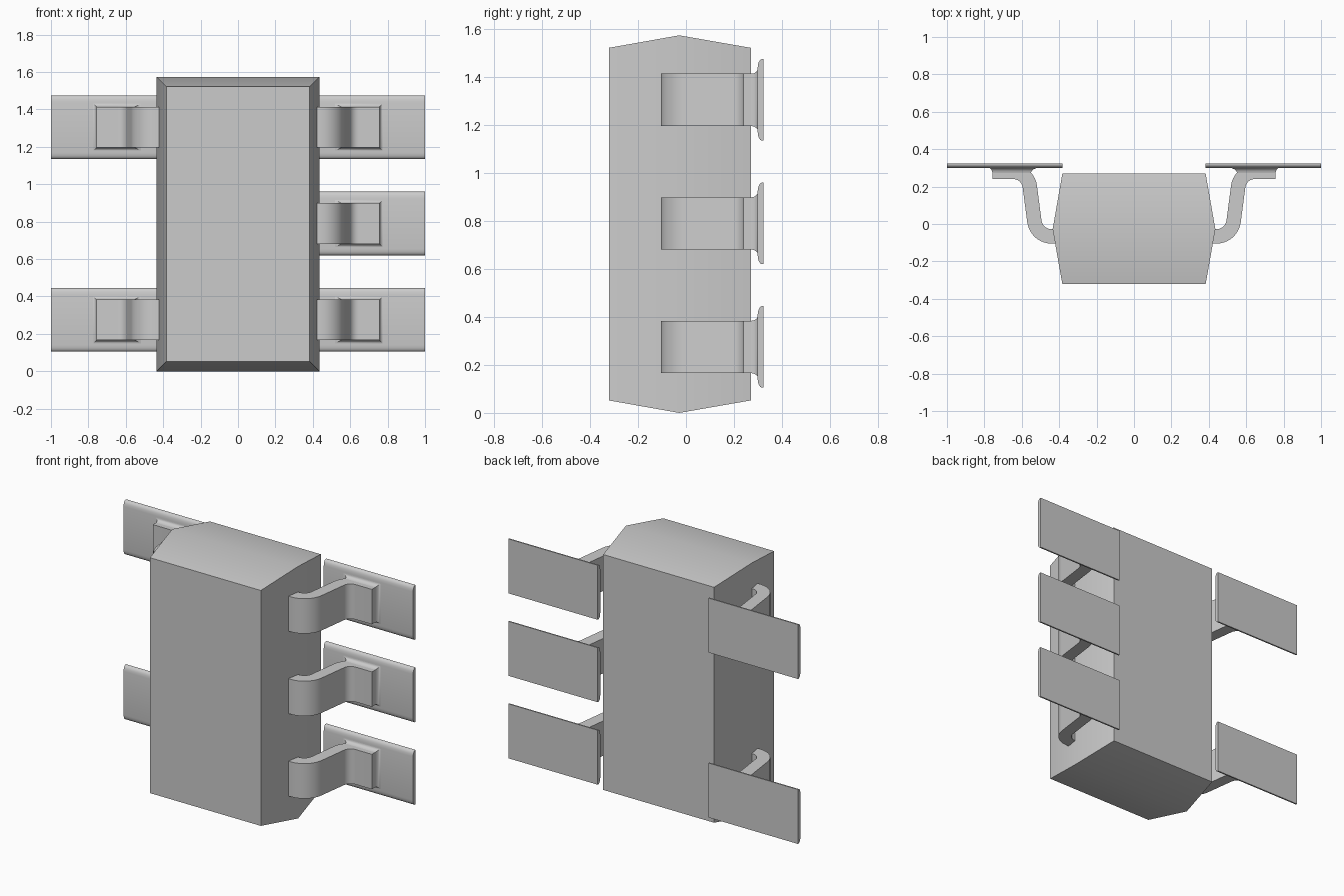
import bpy, bmesh
from math import sin, cos, radians

cube = bpy.data.objects.get("Cube")
if cube:
    bpy.data.objects.remove(cube, do_unlink=True)

grey = bpy.data.materials.new("plain grey")
grey.use_nodes = True
colour = (0.6, 0.6, 0.6, 1)
grey.diffuse_color = colour
grey.node_tree.nodes["Principled BSDF"].inputs["Base Color"].default_value = colour


def loft(name, loops):
    """Join matching closed loops of points into a capped solid."""
    bm = bmesh.new()
    rings = [[bm.verts.new(p) for p in loop] for loop in loops]
    n = len(rings[0])
    for a, b in zip(rings, rings[1:]):
        for i in range(n):
            j = (i + 1) % n
            bm.faces.new((a[i], a[j], b[j], b[i]))
    bm.faces.new(rings[0])
    bm.faces.new(rings[-1])
    bmesh.ops.recalc_face_normals(bm, faces=bm.faces)
    for f in bm.faces:
        f.smooth = True
    for e in bm.edges:
        e.smooth = e.calc_face_angle(0) < radians(30)
    mesh = bpy.data.meshes.new(name)
    bm.to_mesh(mesh)
    bm.free()
    mesh.materials.append(grey)
    obj = bpy.data.objects.new(name, mesh)
    bpy.context.collection.objects.link(obj)
    return obj


def rect(x0, x1, z0, z1, y):
    return [(x0, y, z0), (x1, y, z0), (x1, y, z1), (x0, y, z1)]


def arc(cx, cy, r, a0, a1, n=10):
    angles = [radians(a0 + (a1 - a0) * i / n) for i in range(n + 1)]
    return [(cx + r * cos(a), cy + r * sin(a)) for a in angles]


# Body: block that swells to a ridge around the middle
MID = 0.787
loft("body", [rect(-w, w, MID - h, MID + h, y) for y, w, h in
              ((-0.322, 0.383, 0.735), (-0.028, 0.435, 0.787), (0.27, 0.383, 0.735))])

# Lead outline seen from above: outer edge out, inner edge back
lead_outline = (
    [(0.38, -0.105)] + arc(0.44, 0.027, 0.132, -90, -8)
    + arc(0.645, 0.19, 0.05, 172, 90) + [(0.757, 0.24), (0.757, 0.317)]
    + arc(0.645, 0.19, 0.127, 90, 172)
    + arc(0.44, 0.027, 0.055, -8, -90) + [(0.38, -0.028)])

# Pad cross-section: flat back, rounded front edges
half = [(0.324, 0.17), (0.316, 0.17), (0.309, 0.166), (0.304, 0.159),
        (0.301, 0.15), (0.299, 0.136)]
pad_section = half + [(y, -z) for y, z in reversed(half)]

# Concave solder fillet: spread and depth of each step
fillet_steps = ((0, 0.272), (0.002, 0.283), (0.007, 0.292), (0.014, 0.298), (0.022, 0.301))


def terminal(side, label, z):
    s = 1 if side == "left" else -1
    loft(f"{side}_lead_{label}",
         [[(s * x, y, z + dz) for x, y in lead_outline] for dz in (-0.109, 0.109)])
    loft(f"{side}_pad_{label}",
         [[(s * x, y, z + dz) for y, dz in pad_section] for x in (0.383, 1.0)])
    loft(f"{side}_fillet_{label}",
         [rect(s * (0.552 - 2 * o), s * (0.757 + o), z - 0.109 - o, z + 0.109 + o, y)
          for o, y in fillet_steps])


heights = {"lower": 0.275, "middle": 0.79, "upper": 1.305}
for label, z in heights.items():
    terminal("left", label, z)
    if label != "middle":
        terminal("right", label, z)
